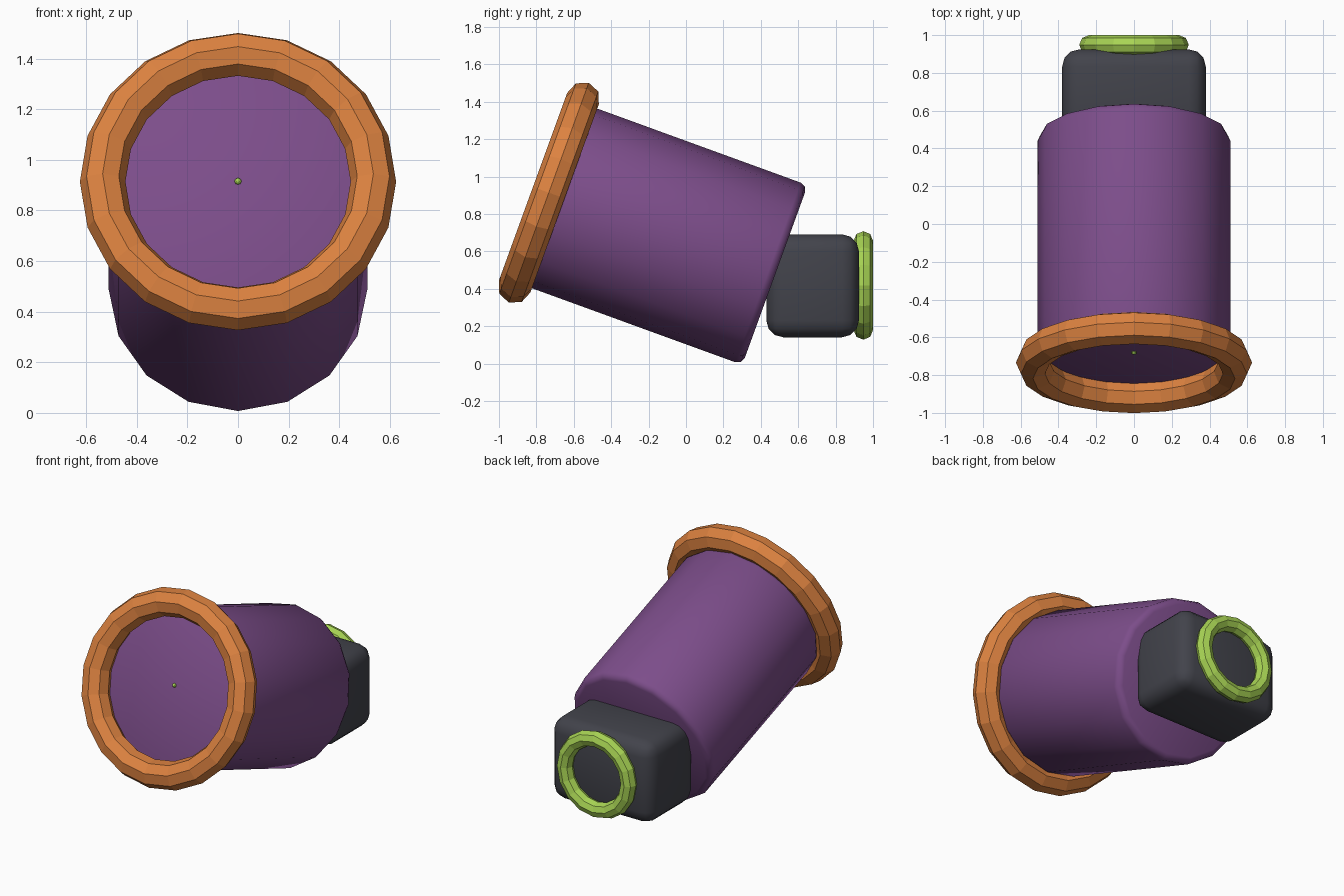
import bpy, math
from mathutils import Vector

if "Cube" in bpy.data.objects:
    bpy.data.objects.remove(bpy.data.objects["Cube"])

TILT = math.radians(20)
AXIS = Vector((0, math.cos(TILT), -math.sin(TILT)))   # barrel direction, front to back
UP = Vector((0, math.sin(TILT), math.cos(TILT)))
TILT_ROT = (-math.pi / 2 - TILT, 0, 0)


def on_axis(d, lift=0.0):
    """Point at distance d along the tilted barrel axis."""
    return AXIS * d + UP * (0.608 + lift)


def material(name, rgb):
    lin = [(c / 255 / 12.92) if c / 255 <= 0.04045 else ((c / 255 + 0.055) / 1.055) ** 2.4 for c in rgb]
    m = bpy.data.materials.new(name)
    m.diffuse_color = (*lin, 1)
    m.use_nodes = True
    m.node_tree.nodes["Principled BSDF"].inputs["Base Color"].default_value = m.diffuse_color
    return m


purple = material("purple", (124, 77, 138))
orange = material("orange", (220, 130, 64))
lime = material("lime", (168, 212, 84))
charcoal = material("charcoal", (66, 67, 75))


def finish(name, mat, bevel=0, segments=2, smooth=False):
    ob = bpy.context.object
    ob.name = name
    ob.data.materials.append(mat)
    if bevel:
        bpy.ops.object.transform_apply(location=False, rotation=False, scale=True)
        mod = ob.modifiers.new("Bevel", "BEVEL")
        mod.width, mod.segments = bevel, segments
        mod.limit_method, mod.angle_limit = "ANGLE", math.radians(40)
        bpy.ops.object.modifier_apply(modifier="Bevel")
    if smooth:
        bpy.ops.object.shade_smooth_by_angle(angle=math.radians(50))
    return ob


# Tilted barrel with rounded ends
front, back = -0.95, 0.285
bpy.ops.mesh.primitive_cylinder_add(vertices=16, radius=0.511, depth=back - front,
                                    location=on_axis((front + back) / 2), rotation=TILT_ROT)
finish("barrel", purple, 0.04, 2, True)

# Faceted rim around the front opening
bpy.ops.mesh.primitive_torus_add(major_segments=20, minor_segments=8, major_radius=0.535,
                                 minor_radius=0.09, location=on_axis(-1.002), rotation=TILT_ROT)
finish("front_rim", orange)

# Tiny stud on the front disc
bpy.ops.mesh.primitive_uv_sphere_add(segments=8, ring_count=6, radius=0.014,
                                     location=on_axis(front, 0.02), rotation=TILT_ROT)
finish("centre_stud", lime)

# Rounded rear housing
bpy.ops.mesh.primitive_cube_add(size=1, location=(0, 0.677, 0.416))
bpy.context.object.scale = (0.76, 0.495, 0.55)
finish("rear_housing", charcoal, 0.09, 3, True)

# Faceted ring on the back of the housing
bpy.ops.mesh.primitive_torus_add(major_segments=16, minor_segments=8, major_radius=0.238,
                                 minor_radius=0.052, location=(0, 0.948, 0.418),
                                 rotation=(math.pi / 2, 0, 0))
finish("rear_ring", lime)
